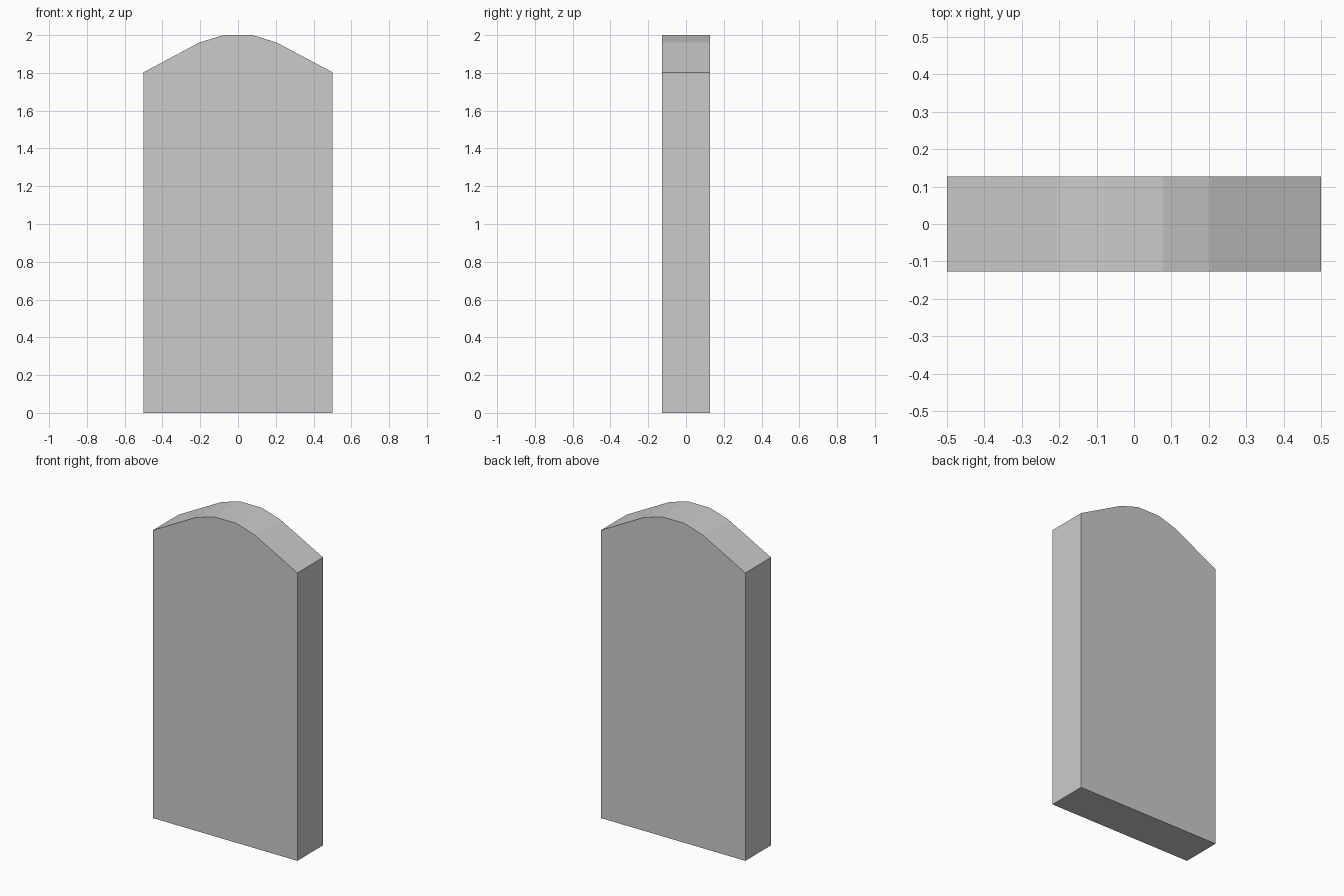
import bpy
import bmesh

if "Cube" in bpy.data.objects:
    bpy.data.objects.remove(bpy.data.objects["Cube"])

DEPTH = 0.254

# Right half of the front outline, bottom to top; mirrored for the left half
half = [(0.5, 0.0), (0.5, 1.803), (0.204, 1.961), (0.077, 2.0)]
outline = half + [(-x, z) for x, z in reversed(half)]

# Slab: outline face extruded front to back
bm = bmesh.new()
front = bm.faces.new([bm.verts.new((x, -DEPTH / 2, z)) for x, z in outline])
extruded = bmesh.ops.extrude_face_region(bm, geom=[front], use_keep_orig=True)
back_verts = [g for g in extruded["geom"] if isinstance(g, bmesh.types.BMVert)]
bmesh.ops.translate(bm, verts=back_verts, vec=(0, DEPTH, 0))
bmesh.ops.recalc_face_normals(bm, faces=bm.faces)

mesh = bpy.data.meshes.new("arched_slab")
bm.to_mesh(mesh)
bm.free()
slab = bpy.data.objects.new("arched_slab", mesh)
bpy.context.collection.objects.link(slab)
